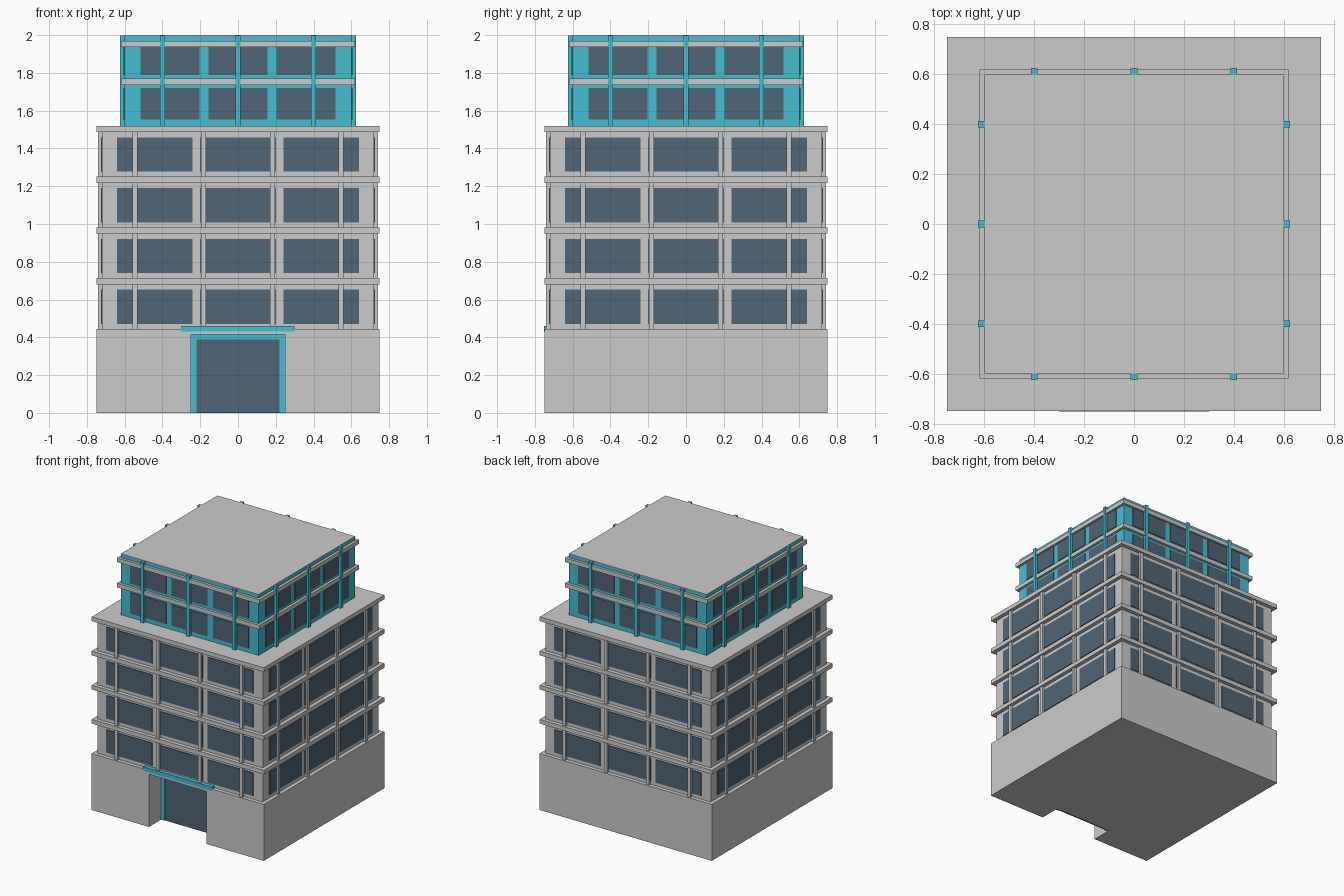
import bpy, bmesh
from math import pi
from mathutils import Matrix, Vector

if "Cube" in bpy.data.objects:
    bpy.data.objects.remove(bpy.data.objects["Cube"])


def material(name, rgb):
    m = bpy.data.materials.new(name)
    m.diffuse_color = (*rgb, 1)
    m.use_nodes = True
    m.node_tree.nodes["Principled BSDF"].inputs["Base Color"].default_value = m.diffuse_color
    return m


teal = material("teal", (0.06, 0.52, 0.65))
glass = material("dark_glass", (0.08, 0.13, 0.18))


def boxes(name, limits, mat=None, turns=1):
    """One object from (x0, x1, y0, y1, z0, z1) boxes, repeated by quarter turns about z."""
    bm = bmesh.new()
    for k in range(turns):
        rot = Matrix.Rotation(k * pi / 2, 4, 'Z')
        for x0, x1, y0, y1, z0, z1 in limits:
            centre = Matrix.Translation(Vector((x0 + x1, y0 + y1, z0 + z1)) / 2)
            size = Matrix.Diagonal((x1 - x0, y1 - y0, z1 - z0, 1))
            bmesh.ops.create_cube(bm, size=1, matrix=rot @ centre @ size)
    mesh = bpy.data.meshes.new(name)
    bm.to_mesh(mesh)
    bm.free()
    ob = bpy.data.objects.new(name, mesh)
    bpy.context.collection.objects.link(ob)
    if mat:
        mesh.materials.append(mat)
    return ob


def block(name, half, z0, z1, mat=None):
    return boxes(name, [(-half, half, -half, half, z0, z1)], mat)


def facade(prefix, wall, windows, win_w, win_z, win_h, posts, post_w, post_out, post_z, mat=None):
    """Windows and posts on all four sides of a square storey stack."""
    boxes(prefix + "_windows",
          [(x - win_w / 2, x + win_w / 2, -wall - 0.005, -wall + 0.01, z, z + win_h)
           for z in win_z for x in windows], glass, 4)
    boxes(prefix + "_posts",
          [(x - post_w / 2, x + post_w / 2, -post_out, -wall + 0.005, *post_z)
           for x in posts], mat, 4)


BASE, FLOOR, SLAB = 0.444, 0.269, 0.033

# ground floor with a recessed entrance
base = block("ground_floor", 0.75, 0, BASE)
cutter = boxes("entrance_cutter", [(-0.25, 0.25, -0.9, -0.59, -0.1, 0.414)])
cutter.hide_render = True
cut = base.modifiers.new("entrance", 'BOOLEAN')
cut.operation = 'DIFFERENCE'
cut.solver = 'EXACT'
cut.object = cutter
bpy.context.view_layer.objects.active = base
bpy.ops.object.modifier_apply(modifier=cut.name)
bpy.data.objects.remove(cutter)

# entrance frame, door and canopy
boxes("door_frame", [(-0.25, -0.22, -0.60, -0.58, 0, 0.414),
                     (0.22, 0.25, -0.60, -0.58, 0, 0.414),
                     (-0.22, 0.22, -0.60, -0.58, 0.389, 0.414)], teal)
boxes("entrance_door", [(-0.22, 0.22, -0.595, -0.58, 0, 0.389)], glass)
boxes("entrance_canopy", [(-0.30, 0.30, -0.752, -0.60, 0.43, 0.461)], teal)

# main tower
main_top = BASE + 4 * FLOOR
block("main_walls", 0.72, BASE, main_top - 0.01)
for i in range(1, 5):
    z = BASE + i * FLOOR
    block(f"main_floor_slab_{i}", 0.75, z - SLAB, z)
facade("main", 0.72, (-0.44, 0, 0.44), 0.40,
       [BASE + 0.027 + i * FLOOR for i in range(4)], 0.181,
       (-0.545, -0.182, 0.182, 0.545), 0.027, 0.74, (BASE, main_top - 0.01))

# set-back upper storeys
block("penthouse_walls", 0.60, main_top, 1.995, teal)
block("penthouse_roof", 0.60, 1.995, 2.0)
for i, z in enumerate((1.77, 1.97)):
    block(f"penthouse_slab_{i + 1}", 0.62, z - SLAB, z)
facade("penthouse", 0.60, (-0.36, 0, 0.36), 0.312, (1.554, 1.79), 0.165,
       (-0.40, 0, 0.40), 0.027, 0.625, (main_top, 1.997), teal)
